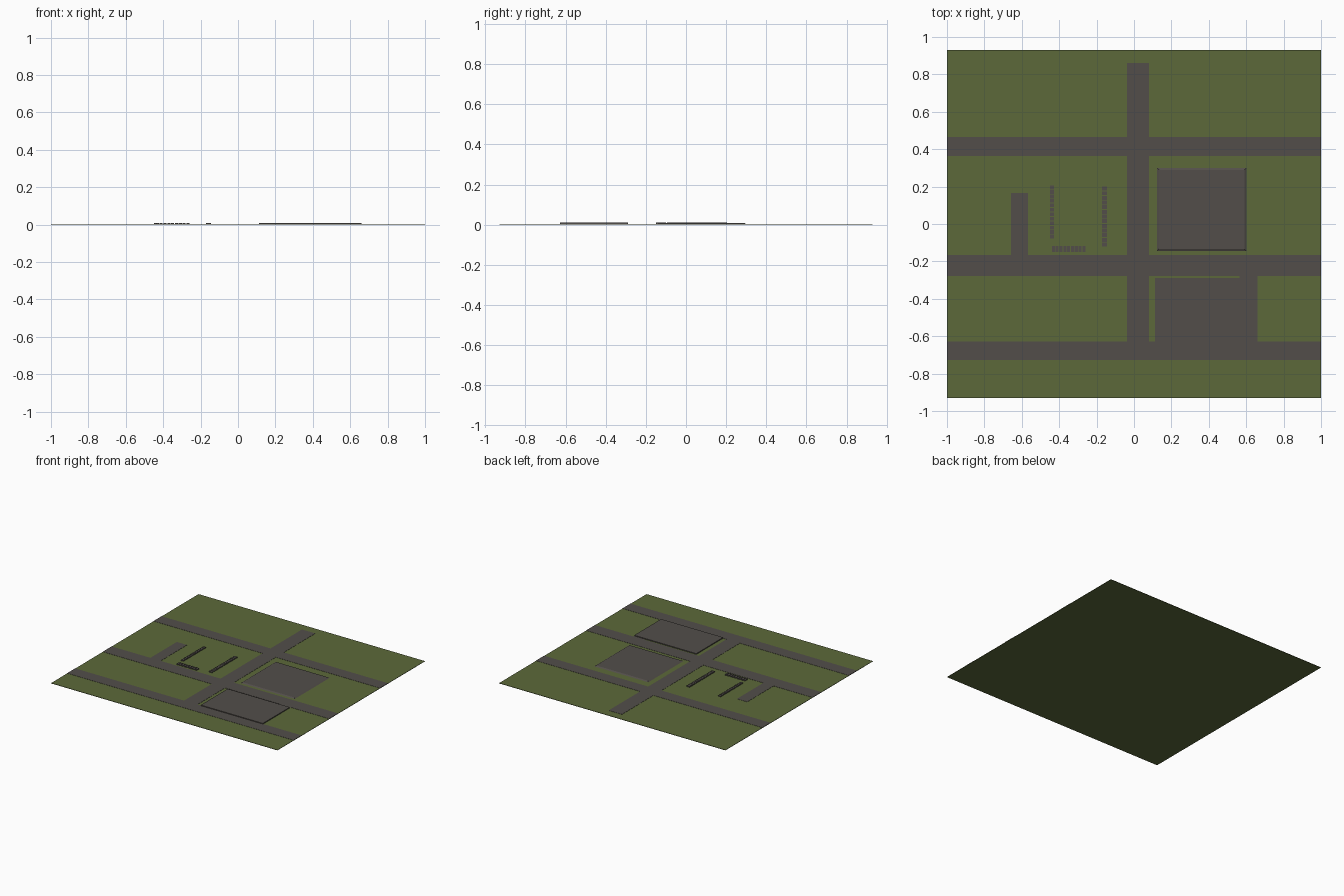
import bpy, bmesh

if "Cube" in bpy.data.objects:
    bpy.data.objects.remove(bpy.data.objects["Cube"])


def material(name, rgb):
    m = bpy.data.materials.new(name)
    m.diffuse_color = (*rgb, 1)
    m.use_nodes = True
    m.node_tree.nodes["Principled BSDF"].inputs["Base Color"].default_value = m.diffuse_color
    return m


GREEN = material("grass green", (0.107, 0.141, 0.042))
ASPHALT = material("asphalt grey", (0.085, 0.076, 0.068))


def add_slab(bm, x0, x1, y0, y1, z0, z1, inset=0.0):
    """Box between limits; inset narrows the top for sloping sides."""
    i = inset
    lo = [bm.verts.new(p) for p in
          ((x0, y0, z0), (x1, y0, z0), (x1, y1, z0), (x0, y1, z0))]
    hi = [bm.verts.new(p) for p in
          ((x0 + i, y0 + i, z1), (x1 - i, y0 + i, z1),
           (x1 - i, y1 - i, z1), (x0 + i, y1 - i, z1))]
    bm.faces.new(lo[::-1])
    bm.faces.new(hi)
    for k in range(4):
        n = (k + 1) % 4
        bm.faces.new((lo[k], lo[n], hi[n], hi[k]))


def make(name, slabs, mat):
    bm = bmesh.new()
    for s in slabs:
        add_slab(bm, *s)
    me = bpy.data.meshes.new(name)
    bm.to_mesh(me)
    bm.free()
    me.materials.append(mat)
    ob = bpy.data.objects.new(name, me)
    bpy.context.collection.objects.link(ob)
    return ob


G = 0.003    # top of the grass
R = 0.0045   # top of the roads

# Grass plate
make("grass_plate", [(-1, 1, -0.93, 0.93, 0, G)], GREEN)

# Cross streets
for name, y0, y1 in (("north_street", 0.363, 0.464),
                     ("middle_street", -0.278, -0.167),
                     ("south_street", -0.727, -0.627)):
    make(name, [(-1, 1, y0, y1, 0.001, R)], ASPHALT)

# Main avenue, cut where the cross streets run
make("main_avenue", [(-0.037, 0.08, a, b, 0.001, R) for a, b in
                     ((-0.627, -0.278), (-0.167, 0.363), (0.464, 0.861))], ASPHALT)

# Short side lanes
make("west_lane", [(-0.657, -0.567, -0.167, 0.166, 0.001, R)], ASPHALT)
make("east_driveway", [(0.565, 0.66, -0.29, -0.278, 0.001, R)], ASPHALT)

# Raised paved lots
make("north_lot", [(0.12, 0.604, -0.147, 0.304, 0.001, 0.009, 0.014)], ASPHALT)
make("south_lot", [(0.112, 0.66, -0.629, -0.29, 0.001, 0.010)], ASPHALT)


# Rows of low kerb blocks around the courtyard
def block_row(name, x0, x1, y0, y1, count, gap=0.004):
    along_x = (x1 - x0) > (y1 - y0)
    slabs = []
    for k in range(count):
        if along_x:
            s = (x1 - x0) / count
            slabs.append((x0 + k * s, x0 + (k + 1) * s - gap, y0, y1, 0.001, 0.010))
        else:
            s = (y1 - y0) / count
            slabs.append((x0, x1, y0 + k * s, y0 + (k + 1) * s - gap, 0.001, 0.010))
    make(name, slabs, ASPHALT)


block_row("west_kerb_blocks", -0.45, -0.428, -0.077, 0.209, 12)
block_row("east_kerb_blocks", -0.172, -0.145, -0.12, 0.204, 13)
block_row("south_kerb_blocks", -0.439, -0.256, -0.15, -0.118, 9)
